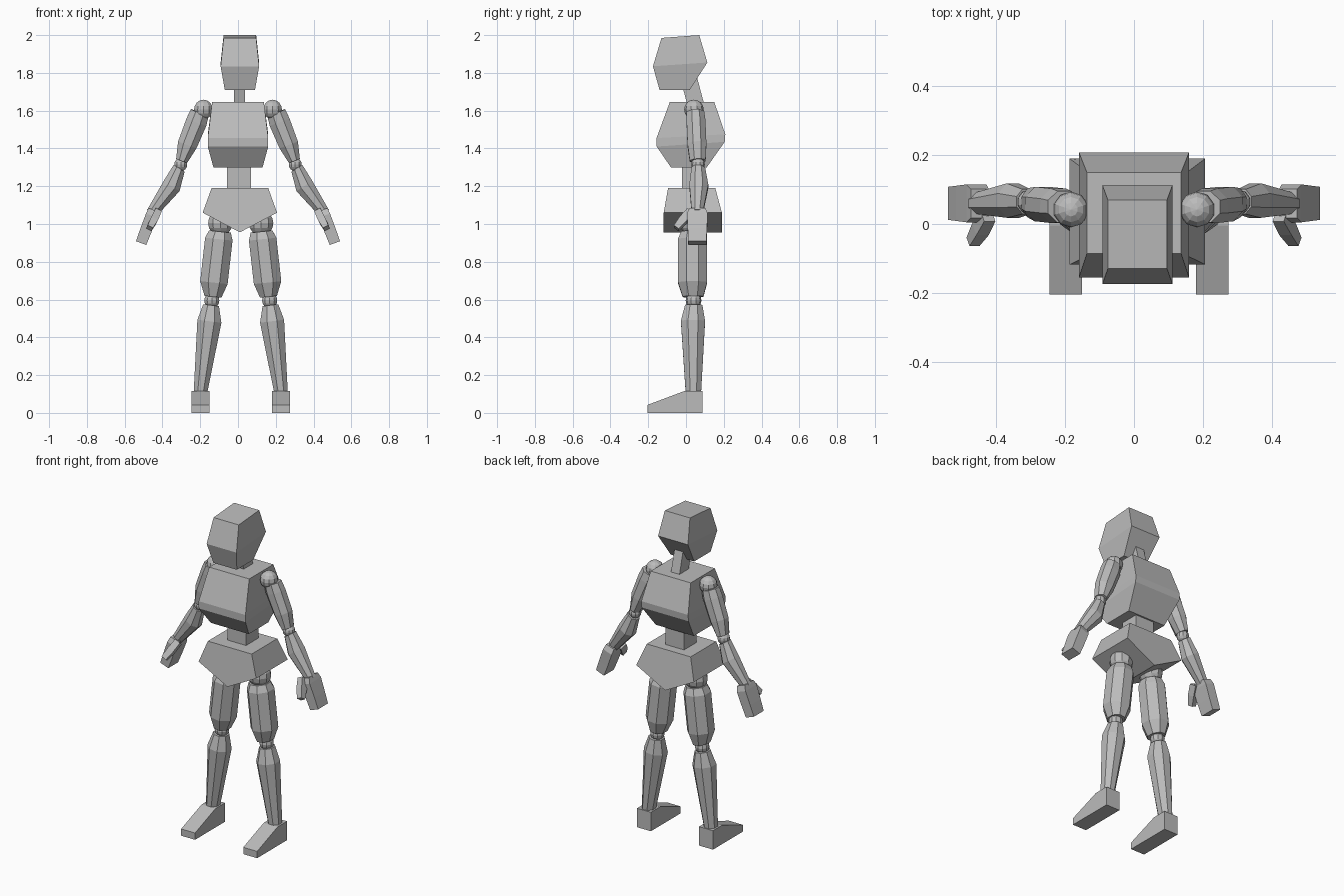
import bpy, bmesh, math
from mathutils import Vector

grey = bpy.data.materials.new("light grey")
grey.diffuse_color = (0.5, 0.5, 0.5, 1)


def finish(name, bm):
    bmesh.ops.recalc_face_normals(bm, faces=bm.faces)
    me = bpy.data.meshes.new(name)
    bm.to_mesh(me)
    bm.free()
    me.materials.append(grey)
    ob = bpy.data.objects.new(name, me)
    bpy.context.collection.objects.link(ob)
    return ob


def loft(name, rings):
    """Skin a list of equal-length point rings and cap both ends."""
    bm = bmesh.new()
    vs = [[bm.verts.new(p) for p in r] for r in rings]
    n = len(vs[0])
    for a, b in zip(vs, vs[1:]):
        for i in range(n):
            j = (i + 1) % n
            bm.faces.new((a[i], a[j], b[j], b[i]))
    bm.faces.new(vs[0])
    bm.faces.new(vs[-1])
    return finish(name, bm)


def block(name, cx, rows):
    """Box-like body; each row is half width, front y, front z, back y, back z."""
    loft(name, [[(cx - w, f, zf), (cx + w, f, zf), (cx + w, b, zb), (cx - w, b, zb)]
                for w, f, zf, b, zb in rows])


def ball(name, c, r):
    bm = bmesh.new()
    bmesh.ops.create_uvsphere(bm, u_segments=10, v_segments=8, radius=r)
    bmesh.ops.translate(bm, verts=bm.verts, vec=c)
    finish(name, bm)


def limb(name, s, cx, stations, sides=8):
    """Tapered prism; each station is x, y, z, half width, half depth."""
    ps = [Vector((cx + s * x, y, z)) for x, y, z, *_ in stations]
    axis = (ps[-1] - ps[0]).normalized()
    v = Vector((0, 1, 0))
    u = axis.cross(v).normalized()
    v = u.cross(axis)
    k = 1 / math.cos(math.pi / sides)
    angles = [(i + 0.5) * 2 * math.pi / sides for i in range(sides)]
    loft(name, [[p + u * (k * st[3] * math.cos(a)) + v * (k * st[4] * math.sin(a))
                 for a in angles] for p, st in zip(ps, stations)])


# Head, neck and trunk
MID = 0.010
block("head", MID, [(0.08, -0.14, 1.71, 0.02, 1.71), (0.102, -0.175, 1.835, 0.113, 1.855),
                    (0.086, -0.13, 1.985, 0.07, 2.0)])
block("neck", 0.008, [(0.029, 0.01, 1.62, 0.10, 1.62), (0.029, -0.03, 1.77, 0.055, 1.79)])
block("chest", 0.0, [(0.13, -0.08, 1.30, 0.11, 1.30), (0.16, -0.155, 1.41, 0.205, 1.435),
                     (0.16, -0.156, 1.455, 0.208, 1.475), (0.137, -0.086, 1.645, 0.15, 1.645)])
block("waist", 0.006, [(0.063, -0.02, 1.17, 0.10, 1.17), (0.063, -0.02, 1.32, 0.10, 1.32)])
loft("pelvis", [[(MID + x, y, z) for x, y, z in
                 ((-0.15, yt, 1.19), (0.15, yt, 1.19), (0.197, yw, 1.06),
                  (0, yw, 0.956), (-0.197, yw, 1.06))]
                for yt, yw in ((-0.095, -0.118), (0.155, 0.19))])

LEG = 0.0145
for s, side in ((-1, "right"), (1, "left")):
    # Leg
    ball(f"{side}_hip_joint", (LEG + s * 0.108, 0.035, 1.005), 0.068)
    limb(f"{side}_thigh", s, LEG, [(0.11, 0.035, 0.96, 0.058, 0.06), (0.116, 0.035, 0.92, 0.073, 0.077),
                                   (0.142, 0.035, 0.69, 0.073, 0.077), (0.147, 0.037, 0.615, 0.045, 0.055)])
    ball(f"{side}_knee_joint", (LEG + s * 0.153, 0.04, 0.595), 0.042)
    limb(f"{side}_shin", s, LEG, [(0.157, 0.041, 0.57, 0.042, 0.046), (0.166, 0.037, 0.485, 0.064, 0.064),
                                  (0.213, 0.039, 0.11, 0.036, 0.041)])
    loft(f"{side}_foot", [[(LEG + s * x, y, z) for y, z in
                           ((-0.205, 0), (0.087, 0), (0.087, 0.117), (-0.005, 0.117), (-0.205, 0.042))]
                          for x in (0.165, 0.26)])
    # Arm
    ball(f"{side}_shoulder_joint", (s * 0.183, 0.042, 1.606), 0.052)
    limb(f"{side}_upper_arm", s, 0, [(0.203, 0.05, 1.59, 0.05, 0.046), (0.22, 0.053, 1.54, 0.056, 0.05),
                                     (0.268, 0.058, 1.42, 0.052, 0.05), (0.298, 0.062, 1.335, 0.031, 0.042)])
    ball(f"{side}_elbow_joint", (s * 0.303, 0.064, 1.315), 0.036)
    limb(f"{side}_forearm", s, 0, [(0.312, 0.065, 1.295, 0.034, 0.036), (0.352, 0.068, 1.2, 0.05, 0.05),
                                   (0.455, 0.06, 1.06, 0.03, 0.03)])
    # Hand and thumb
    limb(f"{side}_hand", s, 0, [(0.448, 0.06, 1.075, 0.028, 0.042), (0.458, 0.06, 1.045, 0.031, 0.055),
                                (0.488, 0.06, 0.965, 0.031, 0.051), (0.513, 0.06, 0.899, 0.029, 0.048)], 4)
    limb(f"{side}_thumb", s, 0, [(0.425, 0.025, 1.065, 0.018, 0.022), (0.446, -0.015, 1.02, 0.02, 0.022),
                                 (0.468, -0.052, 0.978, 0.016, 0.016)], 4)
